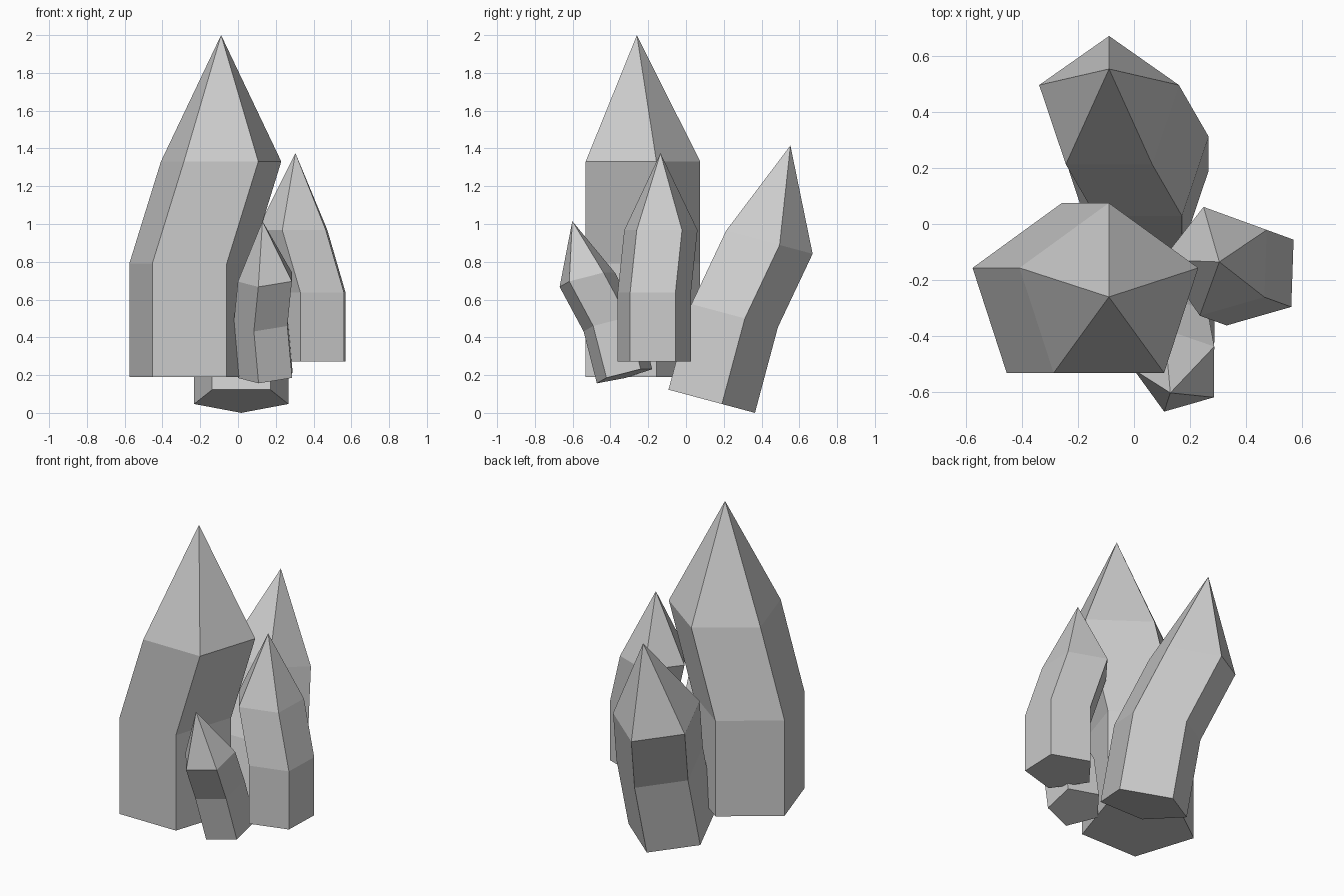
import bpy
from math import cos, sin, radians, pi
from mathutils import Vector, Matrix

if "Cube" in bpy.data.objects:
    bpy.data.objects.remove(bpy.data.objects["Cube"])

SIDES = 5
# Unit crystal rings (sideways shift, height), in multiples of the radius
RINGS = [(0, 0), (0, 1.79), (0.5, 3.405)]
TIP = (0.5, 0, 5.403)


def crystal(name, base, radius, turn, axis=(0, 0, 1)):
    """Five-sided bent prism with a pointed tip, turned about z and leaned along axis."""
    verts = []
    for shift, z in RINGS:
        for k in range(SIDES):
            a = pi / 2 + 2 * pi * k / SIDES
            verts.append((shift + cos(a), sin(a), z))
    verts.append(TIP)

    faces = [tuple(reversed(range(SIDES)))]
    for r in range(len(RINGS)):
        for k in range(SIDES):
            a, b = r * SIDES + k, r * SIDES + (k + 1) % SIDES
            if r < len(RINGS) - 1:
                faces.append((a, b, b + SIDES, a + SIDES))
            else:
                faces.append((a, b, len(verts) - 1))

    mesh = bpy.data.meshes.new(name)
    mesh.from_pydata(verts, [], faces)
    lean = Vector((0, 0, 1)).rotation_difference(Vector(axis)).to_matrix().to_4x4()
    mesh.transform(Matrix.Translation(base) @ lean
                   @ Matrix.Rotation(radians(turn), 4, 'Z') @ Matrix.Scale(radius, 4))
    obj = bpy.data.objects.new(name, mesh)
    bpy.context.collection.objects.link(obj)
    return obj


# Upright crystals
crystal("large_crystal", (-0.257, -0.26, 0.19), 0.335, 0)
crystal("right_crystal", (0.40, -0.17, 0.273), 0.204, 160)
# Leaning crystals
crystal("back_crystal", (0.017, 0.112, 0.068), 0.262, 144,
        (0, sin(radians(15)), cos(radians(15))))
crystal("small_front_crystal", (0.159, -0.327, 0.198), 0.159, -55,
        (-0.088, -0.246, 0.965))
